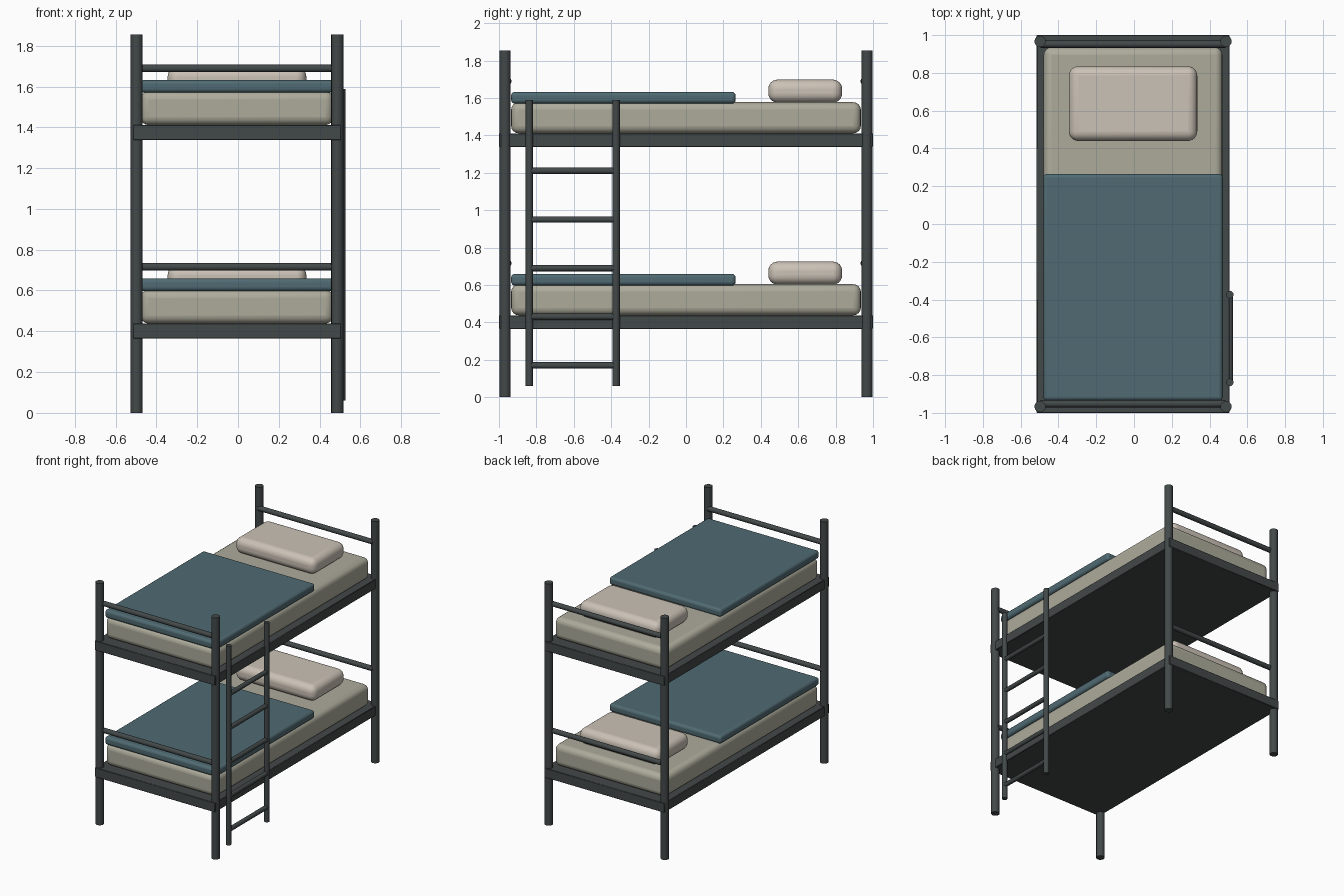
import bpy
from math import pi, radians

if "Cube" in bpy.data.objects:
    bpy.data.objects.remove(bpy.data.objects["Cube"])

CX = -0.005           # bed centre; the ladder sits on +x
LEVELS = (0.0, 0.973)  # lower and upper bunk offsets


def material(name, rgb):
    m = bpy.data.materials.new(name)
    m.diffuse_color = (*rgb, 1)
    m.use_nodes = True
    m.node_tree.nodes["Principled BSDF"].inputs["Base Color"].default_value = m.diffuse_color
    return m


METAL = material("dark_metal", (0.055, 0.065, 0.065))
CREAM = material("mattress_cloth", (0.42, 0.41, 0.33))
TEAL = material("blanket_cloth", (0.08, 0.145, 0.17))
LINEN = material("pillow_cloth", (0.60, 0.54, 0.47))


def finish(o, name, mat):
    o.name = name
    o.data.materials.append(mat)
    bpy.ops.object.shade_smooth_by_angle(angle=radians(40))
    return o


def box(name, x, y, z, mat, bevel, segments=4):
    """Rounded box from (min, max) ranges."""
    lo, hi = zip(x, y, z)
    bpy.ops.mesh.primitive_cube_add(size=1, location=[(a + b) / 2 for a, b in zip(lo, hi)])
    o = bpy.context.object
    o.scale = [b - a for a, b in zip(lo, hi)]
    bpy.ops.object.transform_apply(location=False, rotation=False)
    finish(o, name, mat)
    mod = o.modifiers.new("round", 'BEVEL')
    mod.width = bevel
    mod.segments = segments
    return o


def tube(name, centre, length, r, axis='z', sides=16):
    rot = {'x': (0, pi / 2, 0), 'y': (pi / 2, 0, 0), 'z': (0, 0, 0)}[axis]
    bpy.ops.mesh.primitive_cylinder_add(vertices=sides, radius=r, depth=length,
                                        location=centre, rotation=rot)
    return finish(bpy.context.object, name, METAL)


# Corner posts
for sx in (-1, 1):
    for sy in (-1, 1):
        tube("corner_post", (CX + sx * 0.492, sy * 0.967, 0.927), 1.854, 0.03)

# Two bunks: frame, end bars and bedding
for dz in LEVELS:
    box("bed_frame", (CX - 0.51, CX + 0.51), (-1, 1), (0.365 + dz, 0.438 + dz), METAL, 0.003, 1)
    for sy in (-1, 1):
        tube("end_bar", (CX, sy * 0.952, 0.716 + dz), 0.98, 0.019, 'x')
    box("mattress", (CX - 0.473, CX + 0.473), (-0.935, 0.935),
        (0.438 + dz, 0.604 + dz), CREAM, 0.04)
    box("blanket", (CX - 0.475, CX + 0.475), (-0.935, 0.265),
        (0.597 + dz, 0.659 + dz), TEAL, 0.02)
    box("pillow", (CX - 0.34, CX + 0.34), (0.44, 0.835),
        (0.602 + dz, 0.725 + dz), LINEN, 0.05, 6)

# Ladder: two stiles and five rungs
for y in (-0.838, -0.374):
    tube("ladder_stile", (0.507, y, 0.824), 1.528, 0.02)
for i in range(5):
    tube("ladder_rung", (0.507, -0.606, 0.17 + i * 0.26), 0.464, 0.017, 'y', 12)
